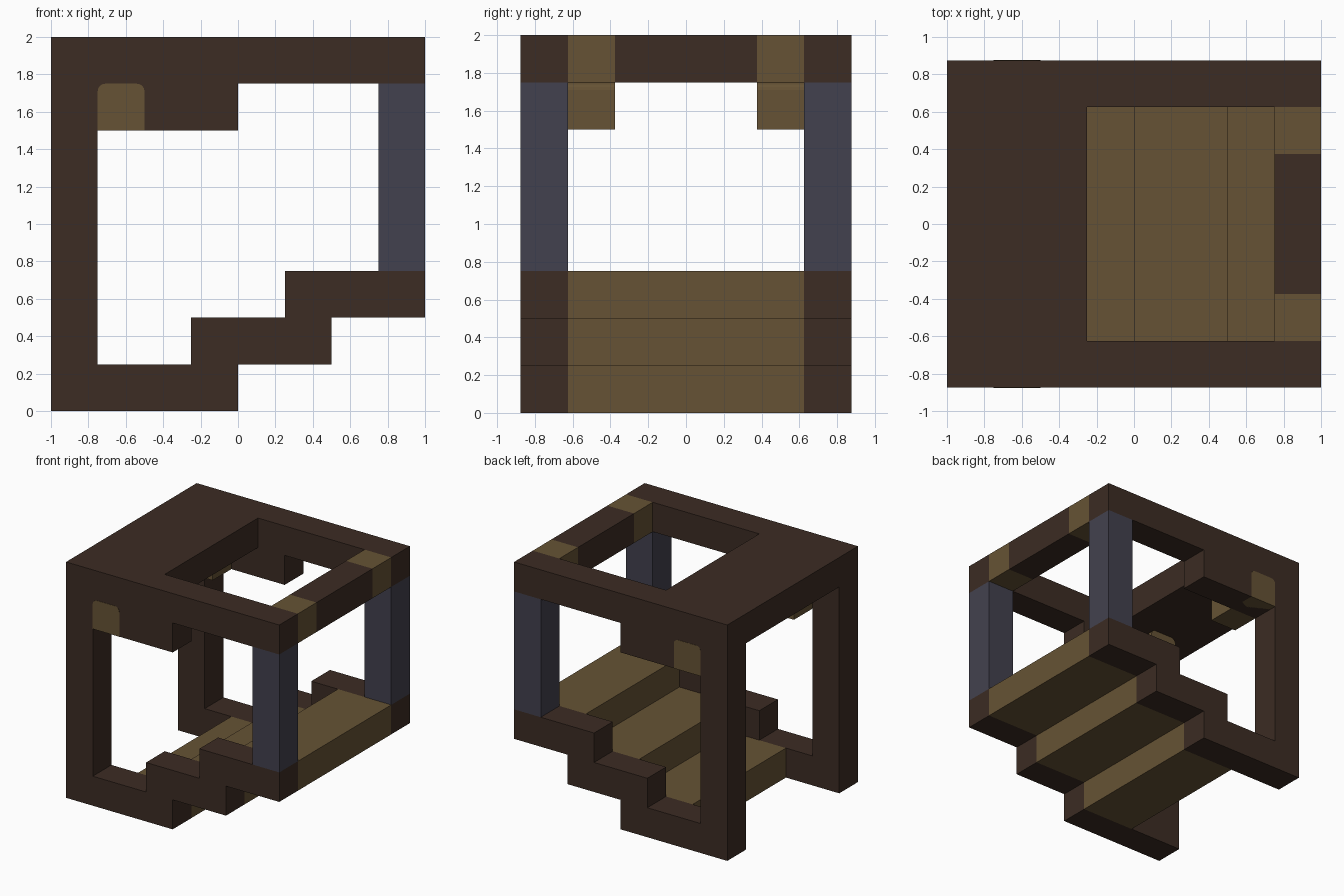
import bpy, bmesh, math
from mathutils import Vector

cube = bpy.data.objects.get("Cube")
if cube:
    bpy.data.objects.remove(cube, do_unlink=True)


def material(name, rgb):
    mat = bpy.data.materials.new(name)
    mat.use_nodes = True
    colour = (*rgb, 1)
    mat.diffuse_color = colour
    bsdf = next(n for n in mat.node_tree.nodes if n.type == "BSDF_PRINCIPLED")
    bsdf.inputs["Base Color"].default_value = colour
    bsdf.inputs["Roughness"].default_value = 0.9
    return mat


dark_wood = material("dark wood", (0.045, 0.025, 0.017))
light_wood = material("light wood", (0.133, 0.086, 0.035))
slate = material("slate", (0.055, 0.053, 0.077))


def extrude_profile(name, outline, y0, y1, mat):
    """Extrude an outline of (x, z) points from y0 to y1."""
    bm = bmesh.new()
    face = bm.faces.new([bm.verts.new((x, y0, z)) for x, z in outline])
    swept = bmesh.ops.extrude_face_region(bm, geom=[face], use_keep_orig=True)
    moved = [v for v in swept["geom"] if isinstance(v, bmesh.types.BMVert)]
    bmesh.ops.translate(bm, verts=moved, vec=Vector((0, y1 - y0, 0)))
    bmesh.ops.recalc_face_normals(bm, faces=bm.faces[:])
    mesh = bpy.data.meshes.new(name)
    bm.to_mesh(mesh)
    bm.free()
    mesh.materials.append(mat)
    obj = bpy.data.objects.new(name, mesh)
    bpy.context.collection.objects.link(obj)
    return obj


def box(name, x0, x1, y0, y1, z0, z1, mat):
    return extrude_profile(name, [(x0, z0), (x1, z0), (x1, z1), (x0, z1)], y0, y1, mat)


U = 0.25                    # beam thickness
OUT, INN = 0.875, 0.625     # outer and inner side planes

# Side frame outline: stepped sill, tall column and top beam
frame = [(-1, 0), (0, 0), (0, U), (0.5, U), (0.5, 0.5), (1, 0.5), (1, 0.75),
         (U, 0.75), (U, 0.5), (-U, 0.5), (-U, U), (-0.75, U), (-0.75, 1.5),
         (0, 1.5), (0, 1.75), (1, 1.75), (1, 2), (-1, 2)]

# Bracket outline: square with rounded top corners
r = 0.04
bracket = [(-0.75, 1.5), (-0.5, 1.5)]
for cx, start in ((-0.5 - r, 0), (-0.75 + r, 90)):
    for step in range(5):
        a = math.radians(start + step * 22.5)
        bracket.append((cx + r * math.cos(a), 1.75 - r + r * math.sin(a)))

# Parts that repeat on both sides
for side, s in (("right", -1), ("left", 1)):
    extrude_profile(f"side_frame_{side}", frame, s * INN, s * OUT, dark_wood)
    extrude_profile(f"bracket_{side}", bracket, s * 0.375, s * (OUT + 0.002), light_wood)
    box(f"post_{side}", 0.75, 1, s * INN, s * OUT, 0.75, 1.75, slate)
    box(f"crossbeam_end_{side}", 0.75, 1, s * 0.375, s * INN, 1.75, 2, light_wood)

# Roof slab and crossbeam
box("roof_slab", -1, -U, -INN, INN, 1.75, 2, dark_wood)
box("crossbeam_middle", 0.75, 1, -0.375, 0.375, 1.75, 2, dark_wood)

# Stair treads
for i in range(3):
    x = -0.5 + 0.5 * i
    box(f"stair_tread_{i + 1}", x, x + 0.5, -INN, INN, U * i, U * (i + 1), light_wood)
